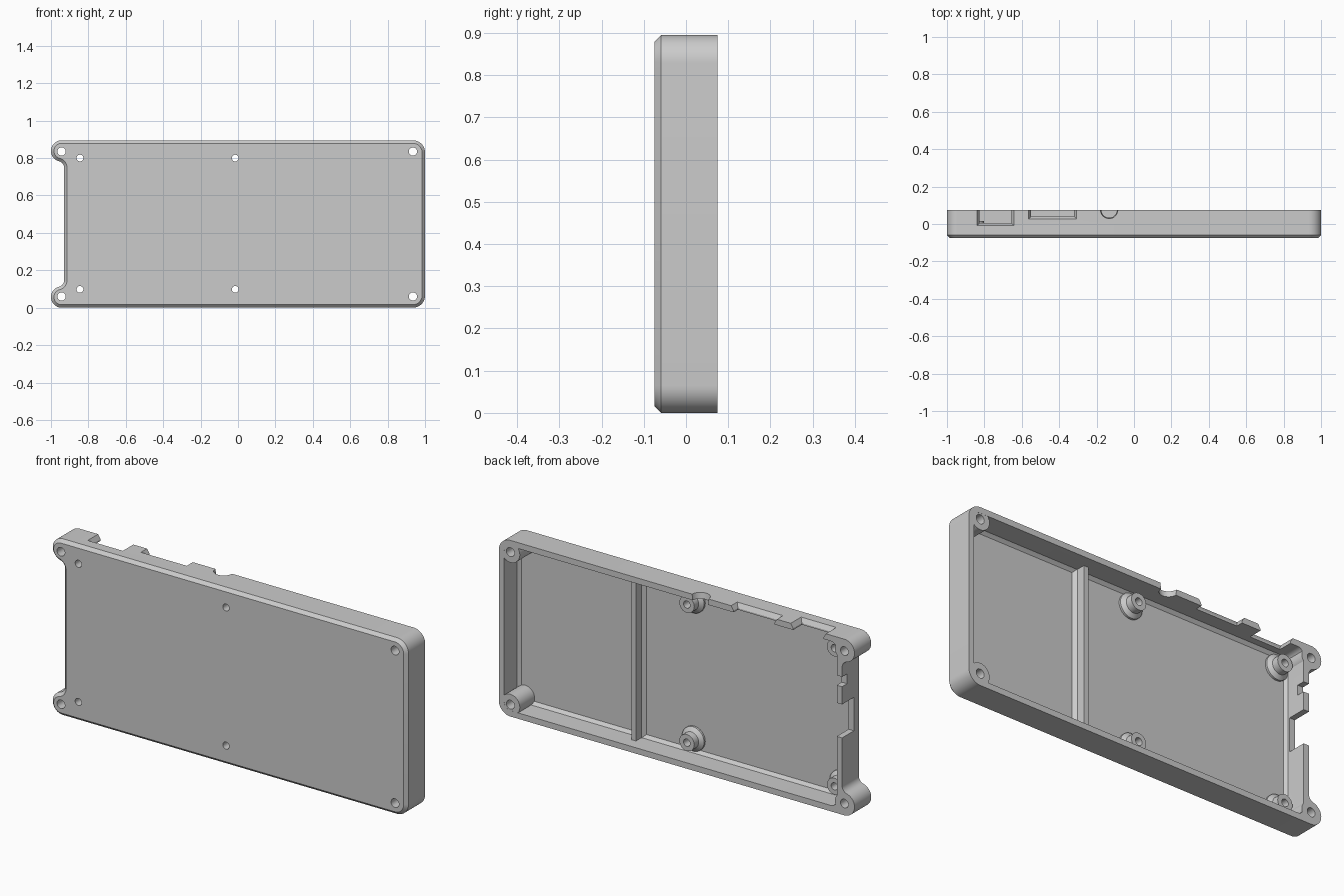
import bpy, bmesh
from math import sin, cos, pi, radians, acos
from mathutils import Vector

cube = bpy.data.objects.get("Cube")
if cube:
    bpy.data.objects.remove(cube, do_unlink=True)

W, H = 1.0, 0.895           # half width, height
FRONT, RIM = -0.075, 0.075  # outer face and open edge
FLOOR, WALL = -0.045, 0.03
EAR_X, EAR_R = -0.943, 0.057
SIDE_X = -0.93              # recessed side between the ears

grey = bpy.data.materials.new("plain grey")
grey.use_nodes = True
grey.diffuse_color = (0.6, 0.6, 0.6, 1)
grey.node_tree.nodes["Principled BSDF"].inputs["Base Color"].default_value = grey.diffuse_color


def arc(cx, cz, r, a0, a1, n=12):
    return [(cx + r * cos(radians(a0 + (a1 - a0) * i / n)),
             cz + r * sin(radians(a0 + (a1 - a0) * i / n))) for i in range(n + 1)]


def circle(cx, cz, r, n=32):
    return arc(cx, cz, r, 0, 360, n)[:-1]


def inset(pts, d):
    """Move a counter-clockwise outline inwards by d."""
    out = []
    for i, p in enumerate(pts):
        p = Vector(p)
        a = (p - Vector(pts[i - 1])).normalized()
        b = (Vector(pts[(i + 1) % len(pts)]) - p).normalized()
        side = Vector((-a.y, a.x))
        n = (side + Vector((-b.y, b.x))).normalized()
        out.append(tuple(p + n * d / max(0.3, n.dot(side))))
    return out


def at_y(pts, y):
    return [(x, y, z) for x, z in pts]


def loft(name, loops, ring=False):
    """Skin a stack of equal loops; cap the ends or close into a ring."""
    bm = bmesh.new()
    rows = [[bm.verts.new(p) for p in loop] for loop in loops]
    n = len(rows[0])
    pairs = list(zip(rows, rows[1:])) + ([(rows[-1], rows[0])] if ring else [])
    for a, b in pairs:
        for i in range(n):
            j = (i + 1) % n
            bm.faces.new((a[i], a[j], b[j], b[i]))
    if not ring:
        bm.faces.new(rows[0])
        bm.faces.new(rows[-1])
    bmesh.ops.recalc_face_normals(bm, faces=bm.faces)
    mesh = bpy.data.meshes.new(name)
    bm.to_mesh(mesh)
    bm.free()
    mesh.materials.append(grey)
    obj = bpy.data.objects.new(name, mesh)
    bpy.context.collection.objects.link(obj)
    return obj


def box(name, x0, x1, y0, y1, z0, z1):
    rect = [(x0, z0), (x1, z0), (x1, z1), (x0, z1)]
    return loft(name, [at_y(rect, y0), at_y(rect, y1)])


def select(obj):
    bpy.ops.object.select_all(action='DESELECT')
    obj.select_set(True)
    bpy.context.view_layer.objects.active = obj


def cut(obj, cutter):
    cutter.hide_render = True
    mod = obj.modifiers.new("cut", 'BOOLEAN')
    mod.operation, mod.solver, mod.object = 'DIFFERENCE', 'EXACT', cutter
    select(obj)
    bpy.ops.object.modifier_apply(modifier=mod.name)
    bpy.data.objects.remove(cutter, do_unlink=True)


def smooth(obj):
    select(obj)
    bpy.ops.object.shade_smooth_by_angle(angle=radians(30))


# Outline: rounded right corners, two ears blended into the recessed left side
blend = 0.035
reach = EAR_R + blend
dx = SIDE_X - blend - EAR_X
dz = (reach ** 2 - dx ** 2) ** 0.5
lean = acos(dx / reach) * 180 / pi
top_ear, low_ear = H - EAR_R, EAR_R
r = 0.065
outline = (arc(W - r, r, r, -90, 0) + arc(W - r, H - r, r, 0, 90)
           + arc(EAR_X, top_ear, EAR_R, 90, 360 - lean, 20)
           + arc(SIDE_X - blend, top_ear - dz, blend, 180 - lean, 0, 8)[1:]
           + arc(SIDE_X - blend, low_ear + dz, blend, 0, lean - 180, 8)
           + arc(EAR_X, low_ear, EAR_R, lean, 270, 20)[1:])

# Tray with chamfered front edge
tray = loft("tray", [at_y(inset(outline, 0.016), FRONT),
                     at_y(outline, FRONT + 0.016), at_y(outline, RIM)])

# Hollow with a sloped foot around the floor
x0, x1, z0, z1, c = SIDE_X + WALL, W - WALL, WALL, H - WALL, 0.035
inner = (arc(x1 - c, z0 + c, c, -90, 0, 6) + arc(x1 - c, z1 - c, c, 0, 90, 6)
         + arc(x0 + c, z1 - c, c, 90, 180, 6) + arc(x0 + c, z0 + c, c, 180, 270, 6))
cut(tray, loft("hollow", [at_y(inset(inner, 0.015), FLOOR),
                          at_y(inner, FLOOR + 0.015), at_y(inner, RIM + 0.05)]))

# Screw holes through the front
corners = [(x, z) for x in (EAR_X, W - r) for z in (low_ear + 0.003, top_ear - 0.003)]
supports = [(x, z) for x in (-0.845, -0.015) for z in (0.098, 0.8)]
for places, radius in ((corners, 0.022), (supports, 0.018)):
    for x, z in places:
        hole = circle(x, z, radius)
        cut(tray, loft("hole", [at_y(hole, -0.2), at_y(hole, 0.2)]))

# Flared port openings in the top wall
for a, b, depth in ((-0.825, -0.655, 0.005), (-0.55, -0.32, 0.04)):
    loops = []
    for z, g in ((H - 0.06, 0), (H - 0.022, 0), (H + 0.002, 0.015)):
        loops.append([(a - g, depth - g, z), (b + g, depth - g, z),
                      (b + g, 0.2, z), (a - g, 0.2, z)])
    cut(tray, loft("port", loops))
cut(tray, loft("round_port", [[(x, y, z) for x, y in circle(-0.133, 0.0755, rad)]
                              for z, rad in ((H - 0.06, 0.037), (H + 0.002, 0.047))]))

# Openings in the recessed side
for a, b, depth in ((0.39, 0.56, -0.02), (0.65, 0.7, 0.035)):
    cut(tray, box("side_opening", SIDE_X - 0.05, x0 + 0.04, depth, 0.2, a, b))
smooth(tray)


def turned(name, x, z, profile):
    smooth(loft(name, [at_y(circle(x, z, rad), y) for rad, y in profile], ring=True))


# Full height corner posts
for x, z in corners:
    turned("corner_post", x, z, [(0.0225, FLOOR - 0.01), (0.053, FLOOR - 0.01),
                                 (0.053, RIM - 0.0005), (0.0225, RIM - 0.0005)])

# Stepped board supports
for x, z in supports:
    turned("board_support", x, z, [(0.0185, FLOOR - 0.01), (0.062, FLOOR - 0.01),
                                   (0.062, FLOOR + 0.01), (0.042, FLOOR + 0.025),
                                   (0.042, FLOOR + 0.06), (0.0185, FLOOR + 0.06)])

# Dividing rib with a wider foot
rib_x = 0.284
box("rib", rib_x - 0.013, rib_x + 0.013, FLOOR - 0.01, FLOOR + 0.06, z0 - 0.01, z1 + 0.01)
loft("rib_foot", [at_y([(rib_x - w, z0 - 0.01), (rib_x + w, z0 - 0.01),
                        (rib_x + w, z1 + 0.01), (rib_x - w, z1 + 0.01)], y)
                  for w, y in ((0.03, FLOOR - 0.005), (0.03, FLOOR), (0.013, FLOOR + 0.017))])
